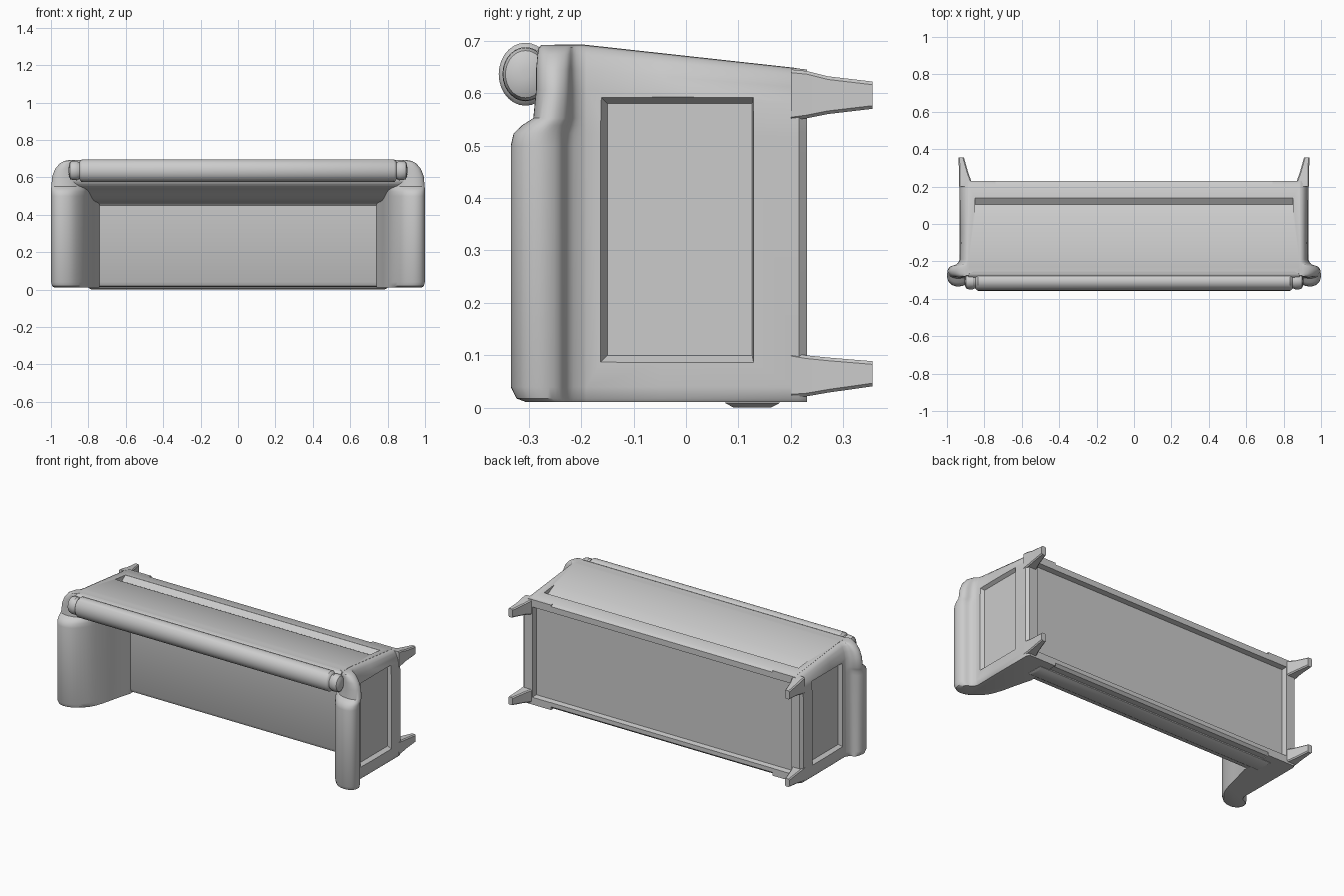
import bpy, bmesh, math

if "Cube" in bpy.data.objects:
    bpy.data.objects.remove(bpy.data.objects["Cube"])


def loft(name, rings):
    """Skin a list of closed rings and cap both ends."""
    bm = bmesh.new()
    vs = [[bm.verts.new(p) for p in r] for r in rings]
    n = len(rings[0])
    for a, b in zip(vs, vs[1:]):
        for i in range(n):
            j = (i + 1) % n
            bm.faces.new((a[i], a[j], b[j], b[i]))
    bm.faces.new(vs[0])
    bm.faces.new(vs[-1])
    bmesh.ops.recalc_face_normals(bm, faces=bm.faces)
    me = bpy.data.meshes.new(name)
    bm.to_mesh(me)
    bm.free()
    ob = bpy.data.objects.new(name, me)
    bpy.context.collection.objects.link(ob)
    return ob


def spline(pts, steps=4):
    """Open smooth curve through 2D points."""
    out = []
    for i in range(len(pts) - 1):
        p0, p1 = pts[max(i - 1, 0)], pts[i]
        p2, p3 = pts[i + 1], pts[min(i + 2, len(pts) - 1)]
        for s in range(steps):
            t = s / steps
            out.append(tuple(0.5 * (2 * b + (c - a) * t + (2 * a - 5 * b + 4 * c - d) * t * t
                                    + (3 * b - a - 3 * c + d) * t ** 3)
                             for a, b, c, d in zip(p0, p1, p2, p3)))
    return out + [pts[-1]]


def back_z(y):
    """Height of the sloping back panel."""
    return 0.693 - 0.11 * (y + 0.2) if y > -0.2 else 0.693


def smooth(ob):
    bpy.ops.object.select_all(action='DESELECT')
    ob.select_set(True)
    bpy.context.view_layer.objects.active = ob
    bpy.ops.object.shade_smooth_by_angle(angle=math.radians(35))


def boolean(ob, other, op):
    m = ob.modifiers.new(op.lower(), 'BOOLEAN')
    m.operation, m.object, m.solver = op, other, 'EXACT'
    bpy.context.view_layer.objects.active = ob
    bpy.ops.object.modifier_apply(modifier=m.name)
    bpy.data.objects.remove(other)


# Seat and backrest: one y-z profile run across the width
prof = [(0.23, 0.03), (0.215, 0.016), (0.06, 0.014), (0.04, 0.02), (0.03, 0.04)]
prof += spline([(0.03, 0.45), (0.01, 0.462), (-0.1, 0.48), (-0.19, 0.525), (-0.26, 0.555), (-0.285, 0.6)])
prof += spline([(-0.29, 0.67), (-0.27, 0.69), (-0.2, 0.693)])
prof += [(0.21, back_z(0.21)), (0.23, 0.635)]
body = loft("seat_and_back", [[(x, y, z) for y, z in prof] for x in (-0.885, 0.885)])

# Rolled arms: scroll profile lofted from the front to the rounded rear corner
arm = spline([(0.74, 0.03), (0.765, -0.06), (0.79, -0.16), (0.825, -0.25), (0.88, -0.315),
              (0.94, -0.334), (0.984, -0.318), (0.999, -0.28), (0.985, -0.243), (0.95, -0.222),
              (0.932, -0.19)])
arm += [(0.934, -0.05), (0.934, 0.215), (0.92, 0.231), (0.74, 0.231)]


def arm_ring(side, z, t, f, g):
    ring = []
    for x, y in arm:
        x = 0.88 + (x - 0.88) * f if x > 0.88 else x
        y = -0.2 + (y + 0.2) * g if y < -0.2 else y
        ring.append((side * x, y, z + (back_z(y) - z) * t))
    return ring


stations = [(0.011, 0, 0.85, 0.78), (0.018, 0, 0.95, 0.92), (0.04, 0, 1, 1), (0.5, 0, 1, 1),
            (0.5, 0.12, 1, 0.96), (0.5, 0.2, 1, 0.84), (0.5, 0.27, 0.99, 0.68),
            (0.5, 0.55, 0.95, 0.64), (0.5, 0.75, 0.82, 0.64), (0.5, 0.9, 0.62, 0.62),
            (0.5, 0.97, 0.42, 0.6), (0.5, 0.995, 0.2, 0.56)]
for s in (-1, 1):
    boolean(body, loft("arm", [arm_ring(s, *st) for st in stations]), 'UNION')

# Recessed side panels with sloped borders
for s in (-1, 1):
    rect = lambda x, d: [(s * x, -0.17 + d, 0.08 + d), (s * x, 0.13 - d / 5, 0.08 + d),
                         (s * x, 0.13 - d / 5, 0.60 - d), (s * x, -0.17 + d, 0.60 - d)]
    boolean(body, loft("side_cutter", [rect(0.96, -0.01), rect(0.912, 0.02)]), 'DIFFERENCE')

# Recessed underside
under = lambda y, d: [(-0.87 + d, y, 0.05 + d), (0.87 - d, y, 0.05 + d),
                      (0.87 - d, y, 0.605 - d), (-0.87 + d, y, 0.605 - d)]
boolean(body, loft("under_cutter", [under(0.26, 0), under(0.20, 0.01)]), 'DIFFERENCE')

# Long wedge groove in the back panel
groove = [(0.03, 0.685), (0.04, 0.668), (0.105, 0.632), (0.14, 0.655), (0.14, 0.72), (0.03, 0.72)]
boolean(body, loft("groove_cutter", [[(x, y, z) for y, z in groove] for x in (-0.85, 0.85)]), 'DIFFERENCE')
smooth(body)

# Bolster roll along the top of the backrest, with turned end knobs
half = [(0.835, 1), (0.843, 0.9), (0.848, 0.75), (0.855, 0.78), (0.862, 0.86),
        (0.885, 0.84), (0.897, 0.75), (0.904, 0.5), (0.906, 0.15)]
stops = [(-x, r) for x, r in reversed(half)] + half
roll = loft("back_roll", [[(x, -0.306 + 0.051 * r * math.cos(a), 0.636 + 0.06 * r * math.sin(a))
                           for a in [k * math.tau / 28 for k in range(28)]] for x, r in stops])
smooth(roll)

# Raised strip on the seat front
strip = lambda z, d: [(-0.8 + d, 0.075 + d, z), (0.8 - d, 0.075 + d, z),
                      (0.8 - d, 0.178 - d, z), (-0.8 + d, 0.178 - d, z)]
smooth(loft("front_strip", [strip(0.03, 0), strip(0.009, 0), strip(0.001, 0.015)]))

# Four tapered legs
for s in (-1, 1):
    for nm, secs in (("front_leg", [(0.2, 0.02, 0.105), (0.23, 0.022, 0.1), (0.27, 0.029, 0.096), (0.355, 0.041, 0.089)]),
                     ("rear_leg", [(0.2, 0.548, 0.645), (0.23, 0.552, 0.642), (0.27, 0.56, 0.632), (0.355, 0.57, 0.622)])):
        rings = []
        for (y, a, b), xi in zip(secs, (0.86, 0.87, 0.885, 0.909)):
            xo, c = 0.935 + 0.004 * (y > 0.3), 0.006
            rings.append([(s * x, y, z) for x, z in (
                (xi + c, a), (xo - c, a), (xo, a + c), (xo, b - c),
                (xo - c, b), (xi + c, b), (xi, b - c), (xi, a + c))])
        smooth(loft(nm, rings))
